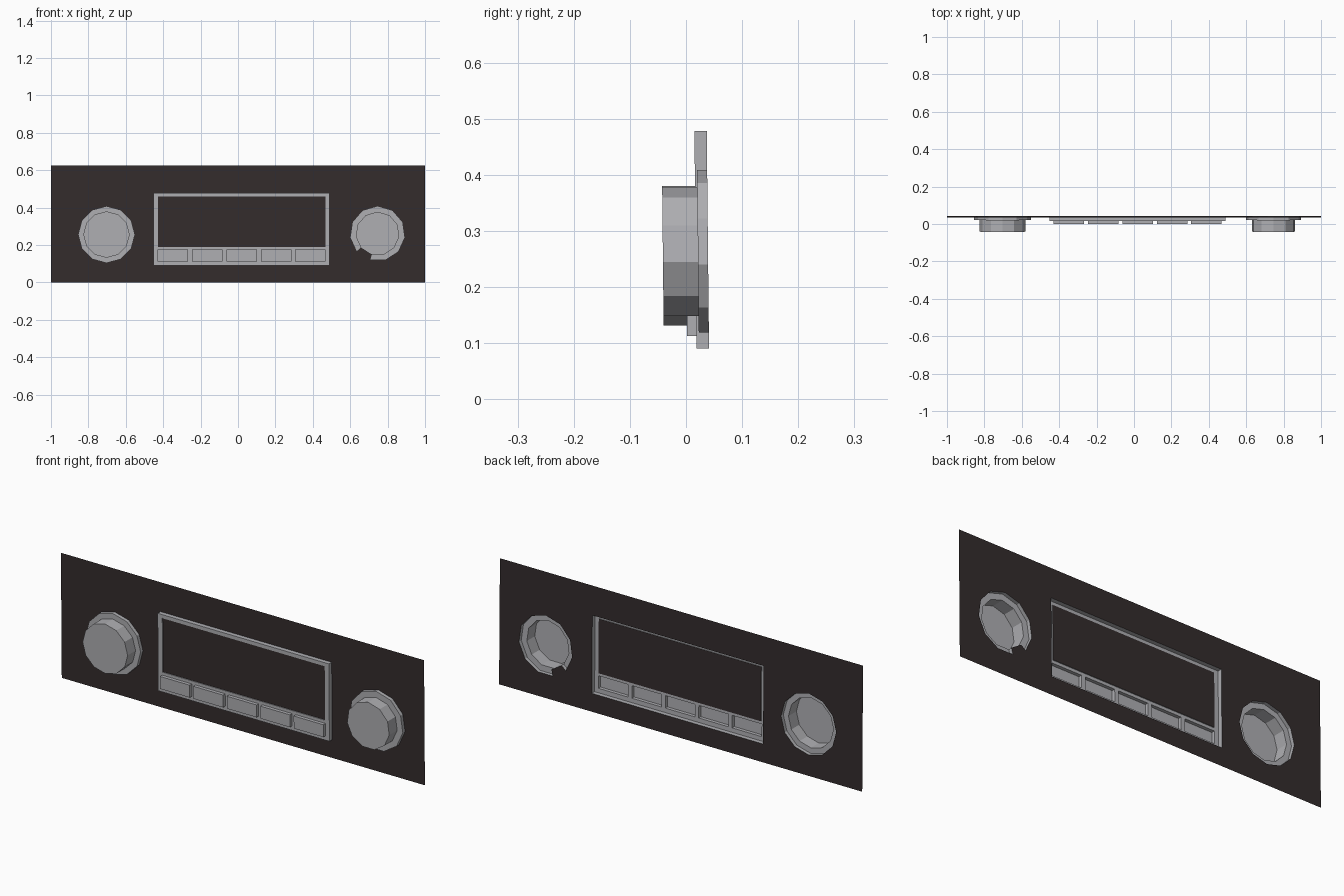
import bpy, bmesh, math

if "Cube" in bpy.data.objects:
    bpy.data.objects.remove(bpy.data.objects["Cube"])

LEAN = -0.0105                      # whole faceplate leans slightly forward with height
Y_BACK, Y_RING, Y_KNOB = 0.042, 0.024, -0.0385
Y_FRAME, Y_WINDOW, Y_BUTTON = 0.020, 0.024, 0.003


def material(name, rgb):
    m = bpy.data.materials.new(name)
    m.diffuse_color = (*rgb, 1)
    m.use_nodes = True
    m.node_tree.nodes["Principled BSDF"].inputs["Base Color"].default_value = m.diffuse_color
    return m


dark = material("dark brown panel", (0.034, 0.025, 0.026))
grey = material("satin grey", (0.43, 0.43, 0.45))


def loop(bm, pts, y):
    return [bm.verts.new((x, y + LEAN * z, z)) for x, z in pts]


def rect(x0, x1, z0, z1):
    return [(x0, z0), (x1, z0), (x1, z1), (x0, z1)]


def circle(cx, cz, r, n):
    return [(cx + r * math.cos(math.pi / 2 + 2 * math.pi * i / n),
             cz + r * math.sin(math.pi / 2 + 2 * math.pi * i / n)) for i in range(n)]


def bridge(bm, a, b, keep=lambda i: True):
    for i in range(len(a)):
        j = (i + 1) % len(a)
        if keep(i):
            bm.faces.new((a[i], a[j], b[j], b[i]))


def fill(bm, loops):
    """Flat sheet bounded by the first loop, with the others as holes."""
    edges = []
    for l in loops:
        for i in range(len(l)):
            pair = (l[i], l[(i + 1) % len(l)])
            edges.append(bm.edges.get(pair) or bm.edges.new(pair))
    bmesh.ops.triangle_fill(bm, use_beauty=True, use_dissolve=False,
                            edges=edges, normal=(0, -1, 0))


def finish(bm, name, mat, flat=False):
    bmesh.ops.recalc_face_normals(bm, faces=bm.faces[:])
    if flat:
        for f in bm.faces:
            f.normal_update()
            if f.normal.y > 0:
                f.normal_flip()
    me = bpy.data.meshes.new(name)
    bm.to_mesh(me)
    bm.free()
    me.materials.append(mat)
    ob = bpy.data.objects.new(name, me)
    bpy.context.collection.objects.link(ob)


# Knobs: name, centre x, centre z, ring radius, knob radius, sides, missing ring segment
KNOBS = [("left_knob", -0.703, 0.256, 0.152, 0.124, 12, None),
         ("right_knob", 0.746, 0.261, 0.148, 0.117, 11, 4)]
FRAME = rect(-0.453, 0.490, 0.091, 0.478)
WINDOW = rect(-0.428, 0.467, 0.190, 0.460)
BUTTONS = [rect(-0.430 + 0.184 * i, -0.267 + 0.184 * i, 0.113, 0.175) for i in range(5)]

# Panel sheet, cut out behind the frame and the hollow knobs
bm = bmesh.new()
holes = [FRAME]
for _, cx, cz, ro, ri, n, gap in KNOBS:
    outer, inner = circle(cx, cz, ro, n), circle(cx, cz, ri, n)
    pts = []
    for i in range(n):
        pts.append(outer[i])
        if i == gap:
            pts += [inner[i], inner[(i + 1) % n]]
    holes.append(pts)
fill(bm, [loop(bm, p, Y_BACK) for p in [rect(-1, 1, 0, 0.625)] + holes])
finish(bm, "panel", dark, True)

# Hollow knobs with a base ring
for name, cx, cz, ro, ri, n, gap in KNOBS:
    bm = bmesh.new()
    outer, inner = circle(cx, cz, ro, n), circle(cx, cz, ri, n)
    o0, o1 = loop(bm, outer, Y_BACK), loop(bm, outer, Y_RING)
    i1, i2 = loop(bm, inner, Y_RING), loop(bm, inner, Y_KNOB)
    bridge(bm, o0, o1, lambda i: i != gap)
    bridge(bm, o1, i1, lambda i: i != gap)
    bridge(bm, i1, i2)
    bm.faces.new(i2)
    if gap is not None:             # close the notch in the ring
        i0 = loop(bm, inner, Y_BACK)
        bridge(bm, i0, i1, lambda i: i == gap)
        for k in (gap, (gap + 1) % n):
            bm.faces.new((o0[k], o1[k], i1[k], i0[k]))
        bmesh.ops.delete(bm, geom=[v for v in bm.verts if not v.link_faces], context='VERTS')
    finish(bm, name, grey)

# Frame with window opening and hollow buttons
bm = bmesh.new()
f0, f1 = loop(bm, FRAME, Y_BACK), loop(bm, FRAME, Y_FRAME)
w1, w0 = loop(bm, WINDOW, Y_FRAME), loop(bm, WINDOW, Y_WINDOW)
bases = [loop(bm, b, Y_FRAME) for b in BUTTONS]
fill(bm, [f1, w1] + bases)
bridge(bm, f0, f1)
bridge(bm, w0, w1)
for pts, base in zip(BUTTONS, bases):
    tip = loop(bm, pts, Y_BUTTON)
    bridge(bm, base, tip)
    bm.faces.new(tip)
finish(bm, "display_frame_and_buttons", grey)

# Display window
bm = bmesh.new()
bm.faces.new(loop(bm, WINDOW, Y_WINDOW))
finish(bm, "display_window", dark, True)
